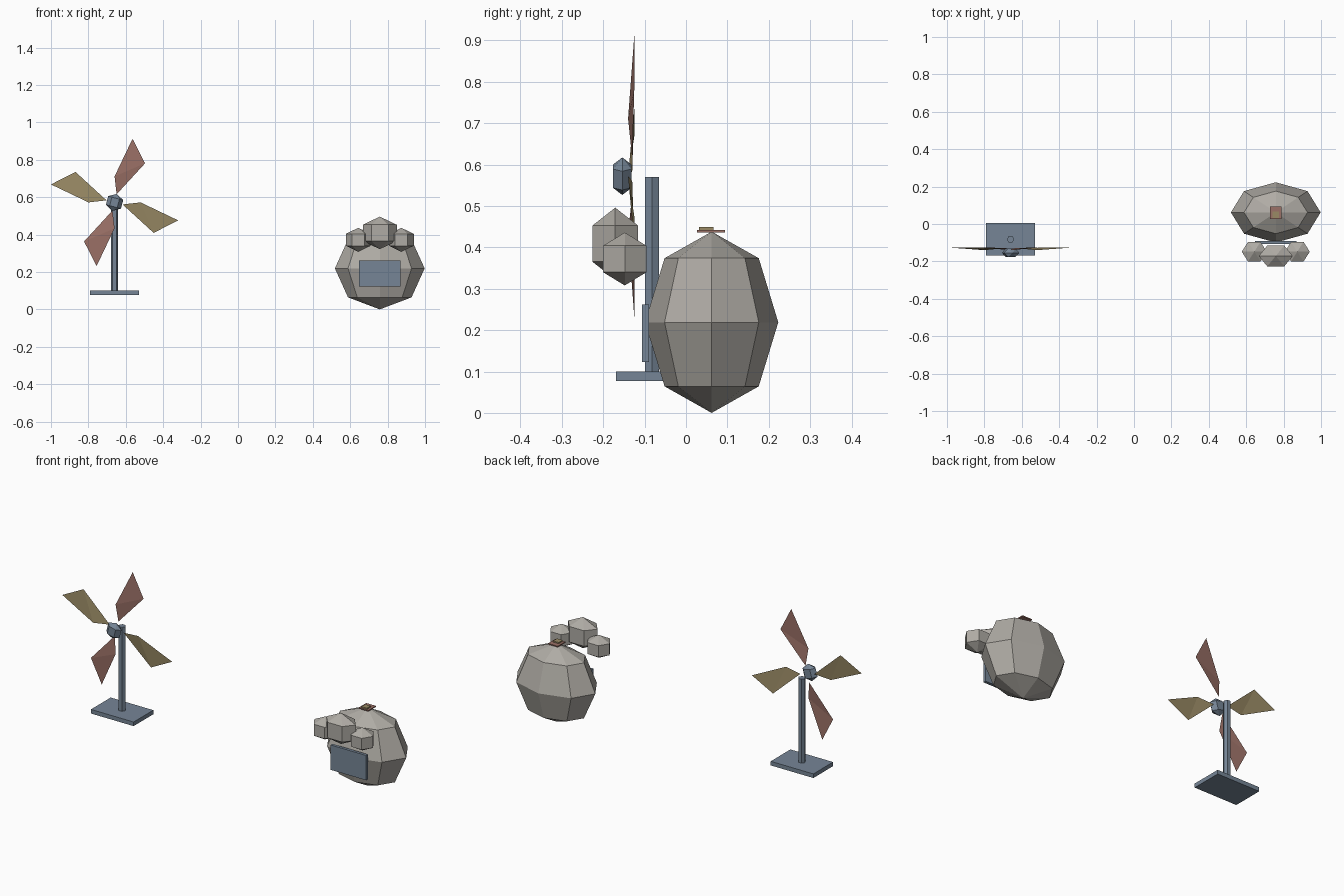
import bpy, bmesh, math
from mathutils import Matrix, Vector

if "Cube" in bpy.data.objects:
    bpy.data.objects.remove(bpy.data.objects["Cube"])


def material(name, rgb):
    m = bpy.data.materials.new(name)
    m.diffuse_color = (*rgb, 1)
    m.use_nodes = True
    m.node_tree.nodes["Principled BSDF"].inputs["Base Color"].default_value = m.diffuse_color
    return m


GREY = material("stone_grey", (0.43, 0.41, 0.375))
BLUE = material("slate_blue", (0.18, 0.235, 0.305))
RED = material("dusty_red", (0.33, 0.165, 0.135))
TAN = material("dull_tan", (0.32, 0.255, 0.13))


def add(name, verts, faces, mat):
    mesh = bpy.data.meshes.new(name)
    mesh.from_pydata(verts, [], faces)
    mesh.materials.append(mat)
    ob = bpy.data.objects.new(name, mesh)
    bpy.context.collection.objects.link(ob)
    bm = bmesh.new()
    bm.from_mesh(mesh)
    bmesh.ops.recalc_face_normals(bm, faces=bm.faces)
    bm.to_mesh(mesh)
    bm.free()
    return ob


def globe(name, center, radii, segs, rings, mat, tilt=0.0):
    """Low-poly ellipsoid with a vertex facing +x."""
    pts = [Vector((0, 0, 1))]
    for r in range(1, rings):
        p = math.pi * r / rings
        for s in range(segs):
            a = math.tau * s / segs
            pts.append(Vector((math.sin(p) * math.cos(a), math.sin(p) * math.sin(a), math.cos(p))))
    pts.append(Vector((0, 0, -1)))
    last = len(pts) - 1
    faces = []
    for s in range(segs):
        n = (s + 1) % segs
        faces.append((0, 1 + s, 1 + n))
        for r in range(rings - 2):
            a, b = 1 + r * segs, 1 + (r + 1) * segs
            faces.append((a + s, b + s, b + n, a + n))
        b = 1 + (rings - 2) * segs
        faces.append((b + s, last, b + n))
    rot = Matrix.Rotation(tilt, 3, 'Y')
    c = Vector(center)
    verts = [c + rot @ Vector(p[i] * radii[i] for i in range(3)) for p in pts]
    return add(name, verts, faces, mat)


def prism(name, outline, z0, z1, mat):
    n = len(outline)
    verts = [(x, y, z) for z in (z0, z1) for x, y in outline]
    faces = [tuple(range(n)), tuple(range(n, 2 * n))]
    faces += [(i, (i + 1) % n, n + (i + 1) % n, n + i) for i in range(n)]
    return add(name, verts, faces, mat)


def box(name, x0, x1, y0, y1, z0, z1, mat):
    return prism(name, [(x0, y0), (x1, y0), (x1, y1), (x0, y1)], z0, z1, mat)


# Round body with three small lobes, front panel and top hatch
BX = 0.758
globe("body", (BX, 0.062, 0.219), (0.24, 0.161, 0.219), 8, 4, GREY)
globe("middle_lobe", (BX, -0.171, 0.409), (0.105, 0.074, 0.087), 6, 3, GREY)
for side, label in ((-1, "left"), (1, "right")):
    globe(label + "_lobe", (BX + side * 0.115, -0.148, 0.372), (0.077, 0.07, 0.064), 6, 3, GREY)
box("front_panel", BX - 0.11, BX + 0.11, -0.106, -0.09, 0.123, 0.262, BLUE)
box("hatch", BX - 0.03, BX + 0.03, 0.027, 0.094, 0.436, 0.442, RED)
box("hatch_knob", BX - 0.017, BX + 0.017, 0.032, 0.067, 0.442, 0.449, TAN)

# Windmill stand
WX, PY, HZ = -0.66, -0.082, 0.572
box("base", WX - 0.132, WX + 0.132, -0.169, 0.005, 0.077, 0.1, BLUE)
hexagon = [(WX + 0.0195 * math.cos(math.tau * i / 6), PY + 0.0195 * math.sin(math.tau * i / 6))
           for i in range(6)]
prism("pole", hexagon, 0.1, 0.57, BLUE)

# Hub and four folded blades
globe("hub", (WX, -0.154, HZ), (0.048, 0.03, 0.047), 6, 3, BLUE, math.radians(15))
blade = [(0.043, -0.130, -0.011), (0.139, -0.140, 0.0), (0.340, -0.125, -0.096), (0.209, -0.125, -0.163)]
for i in range(4):
    rot = Matrix.Rotation(-i * math.pi / 2, 3, 'Y')
    verts = [Vector((WX, 0, HZ)) + rot @ Vector(p) for p in blade]
    add(f"blade_{i + 1}", verts, [(0, 1, 3), (1, 2, 3)], RED if i % 2 else TAN)
